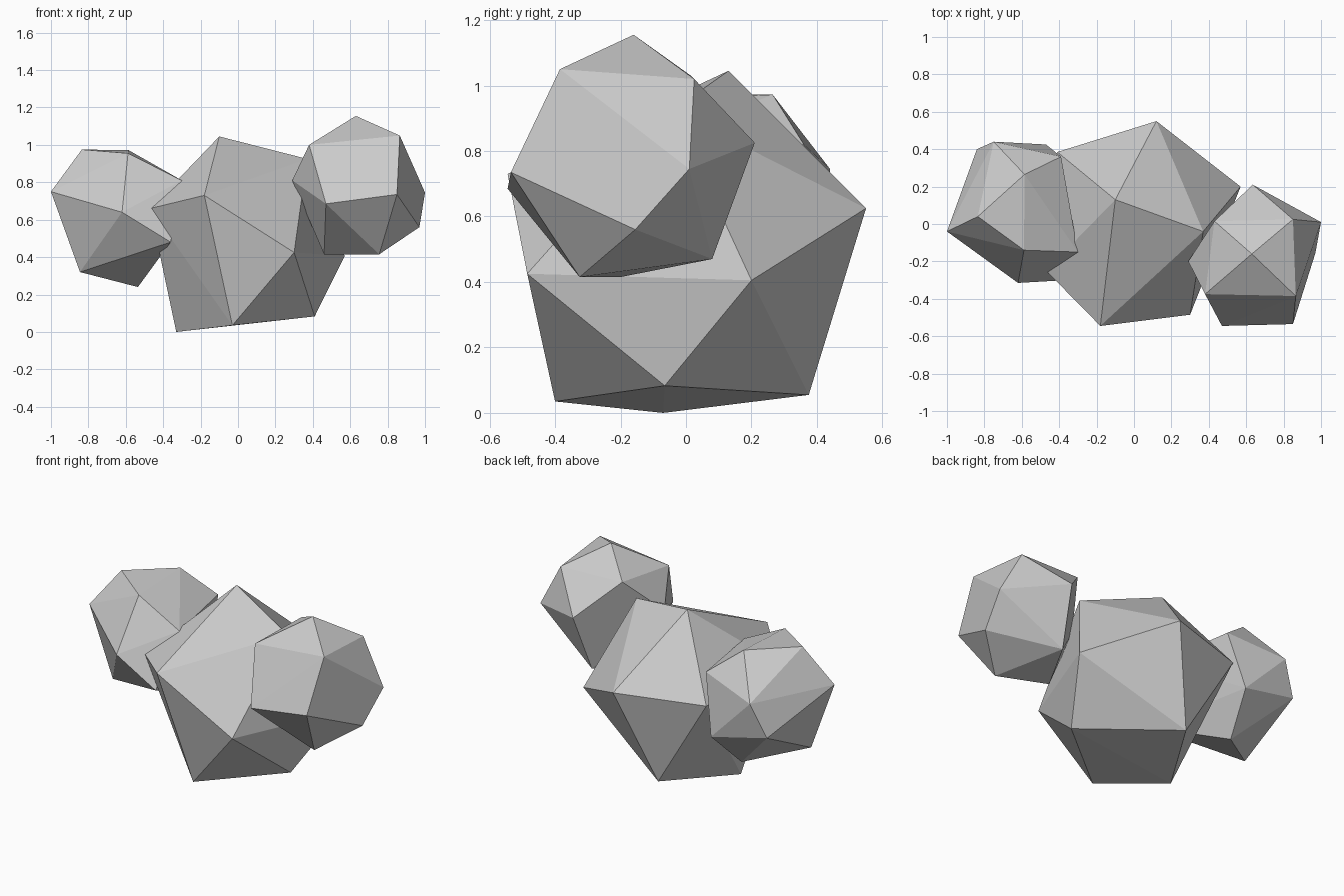
import bpy, bmesh


def rock(name, corners):
    """Faceted boulder: convex hull around a handful of corner points."""
    bm = bmesh.new()
    for p in corners:
        bm.verts.new(p)
    bmesh.ops.convex_hull(bm, input=bm.verts[:])
    bmesh.ops.delete(bm, geom=[v for v in bm.verts if not v.link_faces], context='VERTS')
    bmesh.ops.recalc_face_normals(bm, faces=bm.faces[:])
    mesh = bpy.data.meshes.new(name)
    bm.to_mesh(mesh)
    bm.free()
    obj = bpy.data.objects.new(name, mesh)
    bpy.context.collection.objects.link(obj)
    return obj


# Large central boulder resting on the ground
rock("center_boulder", [
    (-.10, .13, 1.045), (.37, -.04, .925), (-.18, -.545, .73), (-.47, -.25, .66),
    (-.41, .385, .62), (.12, .55, .625), (.57, .20, .405), (.30, -.485, .425),
    (-.03, -.40, .035), (.41, -.065, .083), (-.07, .375, .055), (-.33, -.07, 0)])

# Smaller boulder on the left
rock("left_boulder", [
    (-1.0, -.04, .75), (-.835, .04, .975), (-.585, .265, .972), (-.588, -.14, .955),
    (-.62, -.315, .64), (-.30, -.15, .81), (-.36, -.30, .48), (-.845, -.03, .32),
    (-.535, .215, .24), (-.75, .44, .745), (-.47, .425, .46), (-.39, .36, .82),
    (-.84, .40, .54)])

# Smaller boulder on the right, sitting higher
rock("right_boulder", [
    (.63, -.16, 1.155), (.865, -.385, 1.05), (.38, -.375, 1.0), (.85, .025, 1.02),
    (.43, .015, 1.03), (1.0, .01, .745), (.635, .21, .825), (.85, -.535, .735),
    (.47, -.545, .685), (.97, -.155, .56), (.755, -.325, .415), (.46, -.20, .415),
    (.595, .08, .47), (.29, -.20, .81)])
